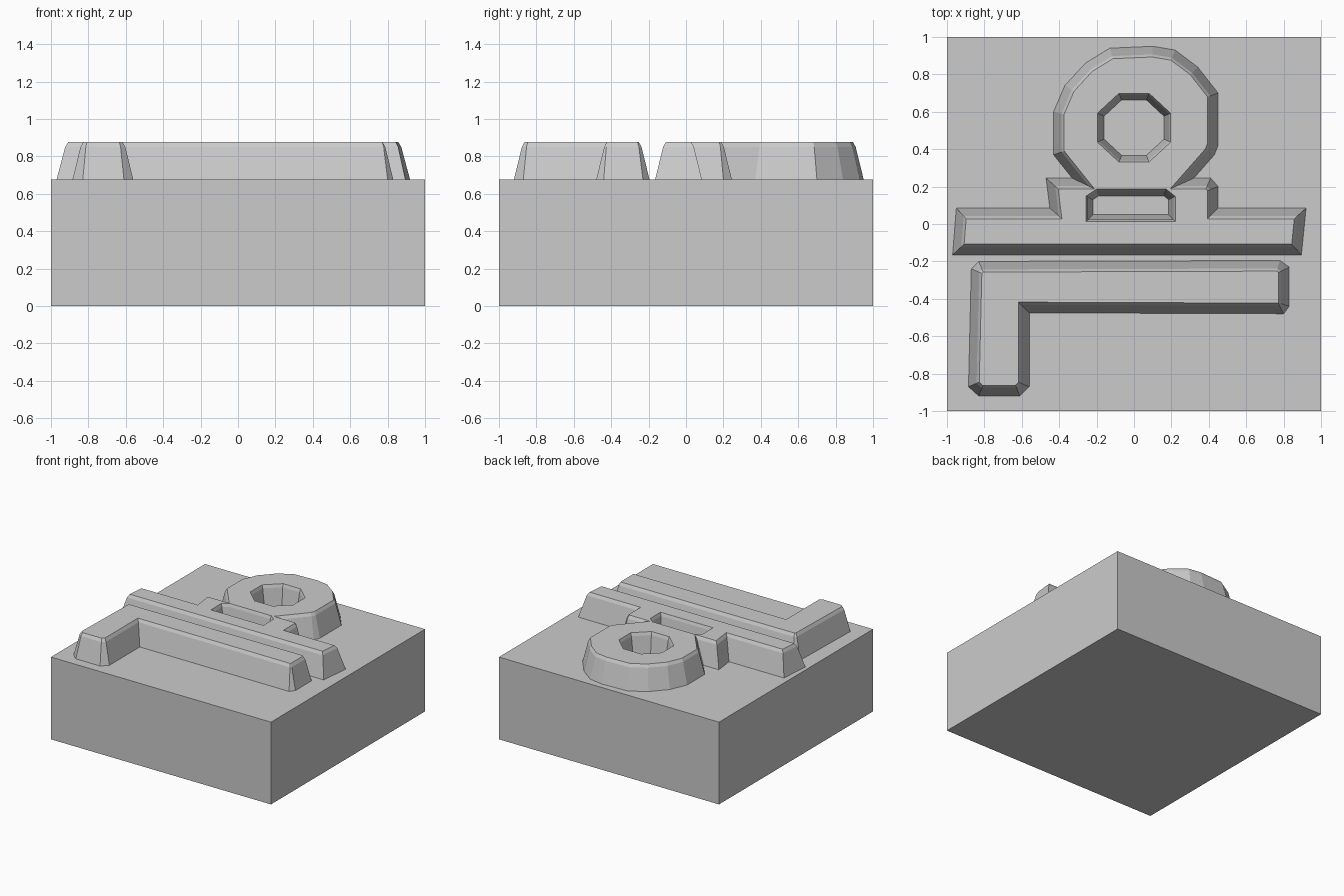
import bpy
import bmesh
import math
from mathutils import Vector

FLOOR, TOP = 0.676, 0.876

cube = bpy.data.objects.get("Cube")
if cube:
    bpy.data.objects.remove(cube, do_unlink=True)

grey = bpy.data.materials.new("plain grey")
grey.use_nodes = True
colour = (0.6, 0.6, 0.6, 1)
grey.diffuse_color = colour
grey.node_tree.nodes["Principled BSDF"].inputs["Base Color"].default_value = colour


def inset(points, distance):
    """Move every edge of an outline to its left, with mitred corners."""
    pts = [Vector(p) for p in points]
    result = []
    for i, p in enumerate(pts):
        a = (p - pts[i - 1]).normalized()
        b = (pts[(i + 1) % len(pts)] - p).normalized()
        na, nb = Vector((-a.y, a.x)), Vector((-b.y, b.x))
        result.append(p + (na + nb) * distance / (1 + na.dot(nb)))
    return result


def relief(name, outlines):
    """Raised shape with sloping walls; outlines are (foot points, slope width)."""
    bm = bmesh.new()
    caps = {0: [], 2: []}
    for points, width in outlines:
        rings = []
        for share, z in ((0, FLOOR), (0.75, TOP - 0.025), (1, TOP)):
            rings.append([bm.verts.new((p.x, p.y, z)) for p in inset(points, width * share)])
        count = len(points)
        for low, high in zip(rings, rings[1:]):
            for i in range(count):
                j = (i + 1) % count
                bm.faces.new((low[i], low[j], high[j], high[i]))
        for level in caps:
            ring = rings[level]
            caps[level] += [bm.edges.get((ring[i - 1], ring[i])) for i in range(count)]
    for edges in caps.values():
        bmesh.ops.triangle_fill(bm, edges=edges, use_beauty=True)
    bmesh.ops.recalc_face_normals(bm, faces=bm.faces)
    mesh = bpy.data.meshes.new(name)
    bm.to_mesh(mesh)
    bm.free()
    obj = bpy.data.objects.new(name, mesh)
    bpy.context.collection.objects.link(obj)
    mesh.materials.append(grey)
    return obj


# Square block
bpy.ops.mesh.primitive_cube_add(size=2, location=(0, 0, FLOOR / 2))
block = bpy.context.object
block.name = "block"
block.scale.z = FLOOR / 2
bpy.ops.object.transform_apply(location=False, rotation=False, scale=True)
block.data.materials.append(grey)

# Long bar with a neck and a round ring behind it
bar_and_ring = [
    (-0.97, -0.165), (0.895, -0.165), (0.92, 0.085), (0.45, 0.085), (0.45, 0.2),
    (0.41, 0.245), (0.32, 0.245), (0.43, 0.37), (0.45, 0.42), (0.45, 0.7),
    (0.34, 0.84), (0.22, 0.93), (0.1, 0.95), (-0.13, 0.94), (-0.26, 0.86),
    (-0.37, 0.74), (-0.43, 0.6), (-0.43, 0.37), (-0.33, 0.245), (-0.47, 0.245),
    (-0.45, 0.085), (-0.95, 0.085),
]
# Openings run clockwise so that their walls lean outwards
ring_opening = [(0.16 * math.cos(a) / math.cos(math.pi / 8),
                 0.515 + 0.148 * math.sin(a) / math.cos(math.pi / 8))
                for a in [-(i + 0.5) * math.pi / 4 for i in range(8)]]
slot = [(-0.22, 0.05), (-0.22, 0.13), (-0.19, 0.15), (0.16, 0.15), (0.185, 0.13), (0.185, 0.05)]
relief("bar_and_ring", [(bar_and_ring, 0.057), (ring_opening, 0.036), (slot, 0.036)])

# Bent bar along the front
bent_bar = [
    (-0.885, -0.87), (-0.83, -0.92), (-0.61, -0.92), (-0.56, -0.87), (-0.56, -0.475),
    (0.8, -0.48), (0.83, -0.44), (0.83, -0.23), (0.78, -0.195), (-0.83, -0.2), (-0.87, -0.24),
]
relief("bent_bar", [(bent_bar, 0.057)])
